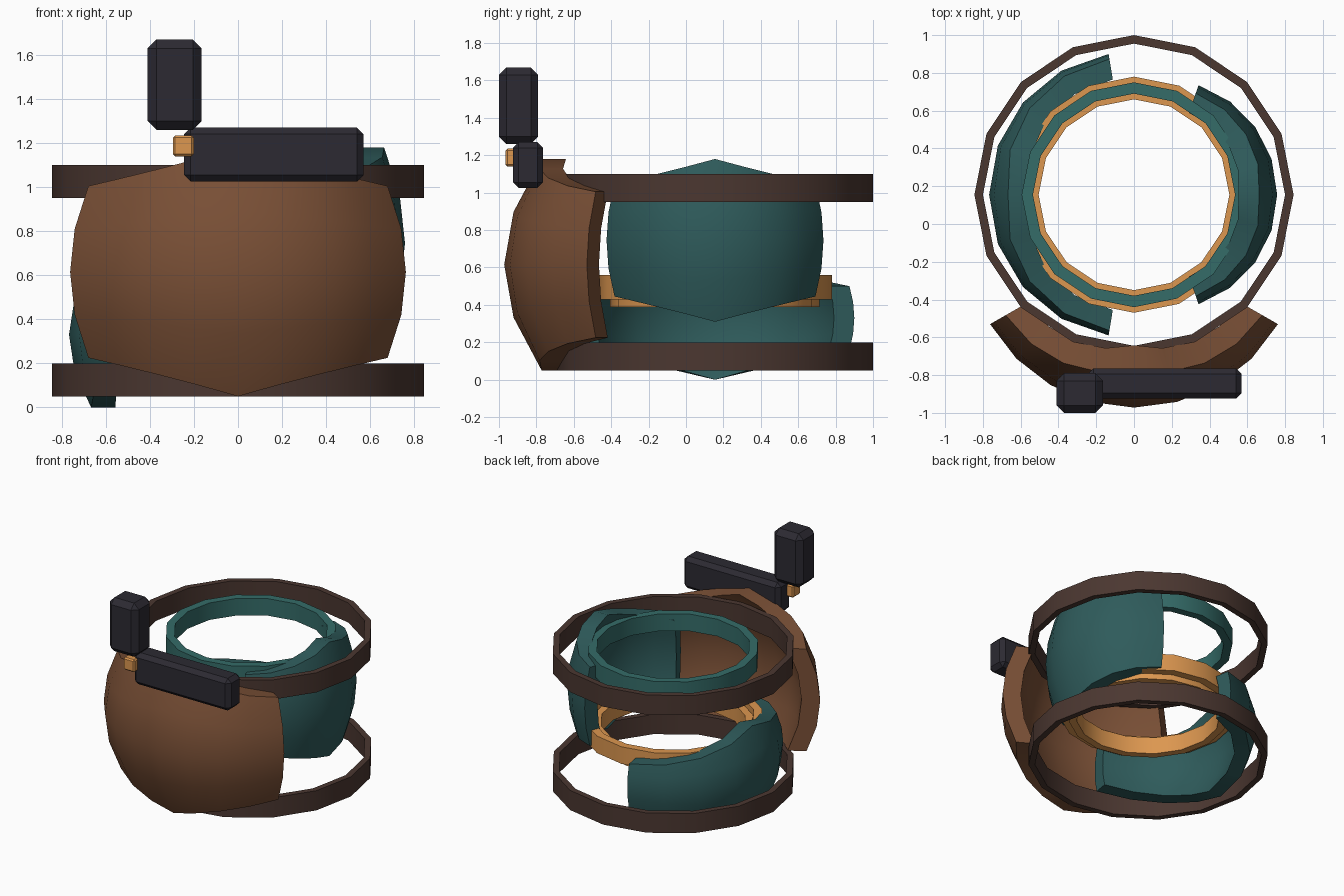
import bpy, bmesh
from math import sin, cos, asin, pi

if "Cube" in bpy.data.objects:
    bpy.data.objects.remove(bpy.data.objects["Cube"])


def material(name, rgb):
    m = bpy.data.materials.new(name)
    m.diffuse_color = (*rgb, 1)
    m.use_nodes = True
    m.node_tree.nodes["Principled BSDF"].inputs["Base Color"].default_value = m.diffuse_color
    return m


BROWN = material("brown", (0.19, 0.078, 0.036))
DARK_BROWN = material("dark_brown", (0.07, 0.038, 0.03))
TEAL = material("teal", (0.028, 0.105, 0.105))
RING_TEAL = material("ring_teal", (0.035, 0.15, 0.14))
ORANGE = material("orange", (0.72, 0.31, 0.08))
BLACK = material("black", (0.025, 0.023, 0.032))
CY = 0.155  # centre line of the rings


def finish(bm, name, mat, angle=0.7):
    bmesh.ops.recalc_face_normals(bm, faces=bm.faces)
    me = bpy.data.meshes.new(name)
    bm.to_mesh(me)
    bm.free()
    me.materials.append(mat)
    ob = bpy.data.objects.new(name, me)
    bpy.context.collection.objects.link(ob)
    bpy.ops.object.select_all(action='DESELECT')
    ob.select_set(True)
    bpy.context.view_layer.objects.active = ob
    bpy.ops.object.shade_smooth_by_angle(angle=angle)
    return ob


def band(name, mat, r_in, r_out, z0, z1, n=16):
    """Flat ring of rectangular section."""
    bm = bmesh.new()
    section = [(r_in, z0), (r_out, z0), (r_out, z1), (r_in, z1)]
    loops = [[bm.verts.new((r * cos(2 * pi * i / n), CY + r * sin(2 * pi * i / n), z))
              for r, z in section] for i in range(n)]
    for i in range(n):
        a, b = loops[i], loops[(i + 1) % n]
        for k in range(4):
            bm.faces.new((a[k], a[(k + 1) % 4], b[(k + 1) % 4], b[k]))
    return finish(bm, name, mat)


def shell(name, mat, centre, facing, radius, half_chord, thick, z, h_mid, h_side, drop,
          nu=8, nv=4):
    """Bulging curved plate with pointed top and bottom edges."""
    bm = bmesh.new()
    a_max = asin(half_chord / radius)

    def layer(offset):
        rows = []
        for i in range(nu + 1):
            a = a_max * (2 * i / nu - 1)
            h = h_mid + (h_side - h_mid) * abs(sin(a)) / sin(a_max)
            row = []
            for j in range(nv + 1):
                dz = h * (2 * j / nv - 1)
                r = radius - offset - drop * (dz / h_mid) ** 2
                row.append(bm.verts.new((centre[0] + r * cos(facing + a),
                                         centre[1] + r * sin(facing + a), z + dz)))
            rows.append(row)
        for i in range(nu):
            for j in range(nv):
                bm.faces.new((rows[i][j], rows[i + 1][j], rows[i + 1][j + 1], rows[i][j + 1]))
        return rows

    o, n = layer(0), layer(thick)

    def border(g):
        return ([g[i][0] for i in range(nu)] + [g[nu][j] for j in range(nv)]
                + [g[i][nv] for i in range(nu, 0, -1)] + [g[0][j] for j in range(nv, 0, -1)])

    bo, bi = border(o), border(n)
    for k in range(len(bo)):
        m = (k + 1) % len(bo)
        bm.faces.new((bo[k], bo[m], bi[m], bi[k]))
    return finish(bm, name, mat)


def block(name, mat, lo, hi, bevel):
    bm = bmesh.new()
    bmesh.ops.create_cube(bm, size=1)
    for v in bm.verts:
        v.co = [(l + h) / 2 + c * (h - l) for l, h, c in zip(lo, hi, v.co)]
    bmesh.ops.bevel(bm, geom=bm.edges[:], offset=bevel, segments=1, affect='EDGES')
    return finish(bm, name, mat, 0.5)


# Outer hoops
for label, z0 in (("lower", 0.05), ("upper", 0.95)):
    band(label + "_hoop", DARK_BROWN, 0.80, 0.845, z0, z0 + 0.15)

# Inner rings
band("inner_upper_ring", RING_TEAL, 0.535, 0.595, 0.96, 1.09)
band("inner_lower_ring_outer", ORANGE, 0.565, 0.625, 0.43, 0.56)
band("inner_lower_ring_inner", ORANGE, 0.505, 0.56, 0.39, 0.52)

# Curved plates
shell("front_plate", BROWN, (0, -0.094), -pi / 2, 0.878, 0.762, 0.13,
      0.615, 0.565, 0.39, 0.2)
shell("right_plate", TEAL, (0.146, CY), 0, 0.612, 0.58, 0.11,
      0.745, 0.435, 0.30, 0.095)
shell("left_plate", TEAL, (-0.012, CY), pi, 0.755, 0.745, 0.11,
      0.33, 0.33, 0.17, 0.1)

# Bracket on the front plate
block("bracket_bar", BLACK, (-0.245, -0.925, 1.025), (0.57, -0.765, 1.27), 0.03)
block("bracket_post", BLACK, (-0.41, -1.0, 1.26), (-0.165, -0.79, 1.67), 0.04)
block("bracket_pin", ORANGE, (-0.295, -0.965, 1.14), (-0.2, -0.87, 1.235), 0.01)
